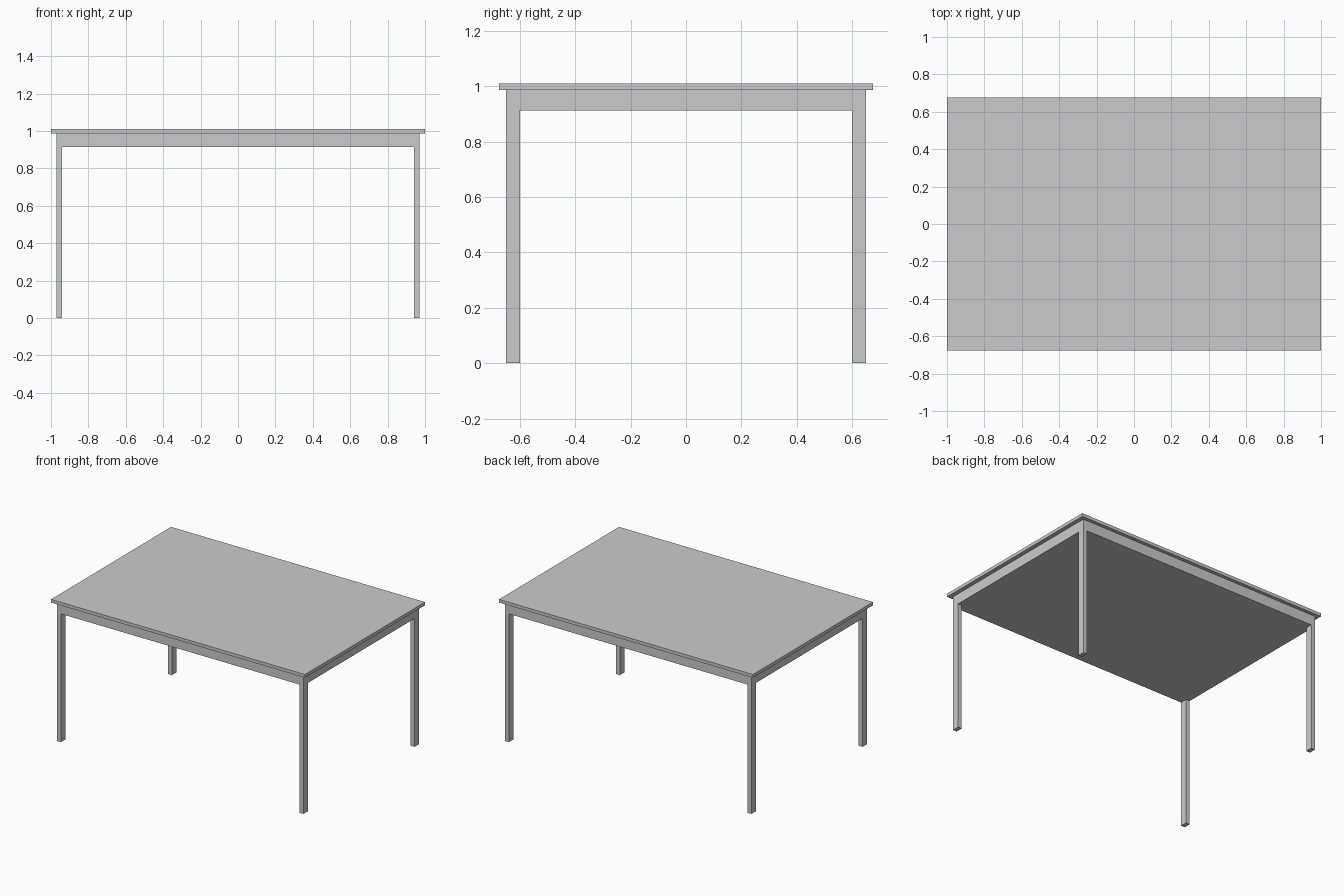
import bpy

if "Cube" in bpy.data.objects:
    bpy.data.objects.remove(bpy.data.objects["Cube"])


def box(name, x, y, z):
    """Axis-aligned box from (min, max) ranges."""
    lo, hi = zip(x, y, z)
    size = [b - a for a, b in zip(lo, hi)]
    centre = [(a + b) / 2 for a, b in zip(lo, hi)]
    bpy.ops.mesh.primitive_cube_add(size=1, location=centre)
    obj = bpy.context.object
    obj.name = name
    obj.scale = size
    bpy.ops.object.transform_apply(location=False, rotation=False, scale=True)
    return obj


TOP, TOP_UNDER, APRON_UNDER = 1.01, 0.987, 0.913
FRAME_X, FRAME_Y = 0.97, 0.65      # outer faces of apron and legs
LEG_X, LEG_Y = 0.03, 0.05          # leg cross-section

# Overhanging tabletop
box("tabletop", (-1, 1), (-0.675, 0.675), (TOP_UNDER, TOP))

# Solid apron, closed flat underneath
box("apron", (-FRAME_X, FRAME_X), (-FRAME_Y, FRAME_Y), (APRON_UNDER, TOP_UNDER))

# Corner legs, flush with the apron
for sy, depth in ((-1, "front"), (1, "back")):
    for sx, side in ((-1, "left"), (1, "right")):
        x = sorted((sx * FRAME_X, sx * (FRAME_X - LEG_X)))
        y = sorted((sy * FRAME_Y, sy * (FRAME_Y - LEG_Y)))
        box(f"{depth}_{side}_leg", x, y, (0, APRON_UNDER))
